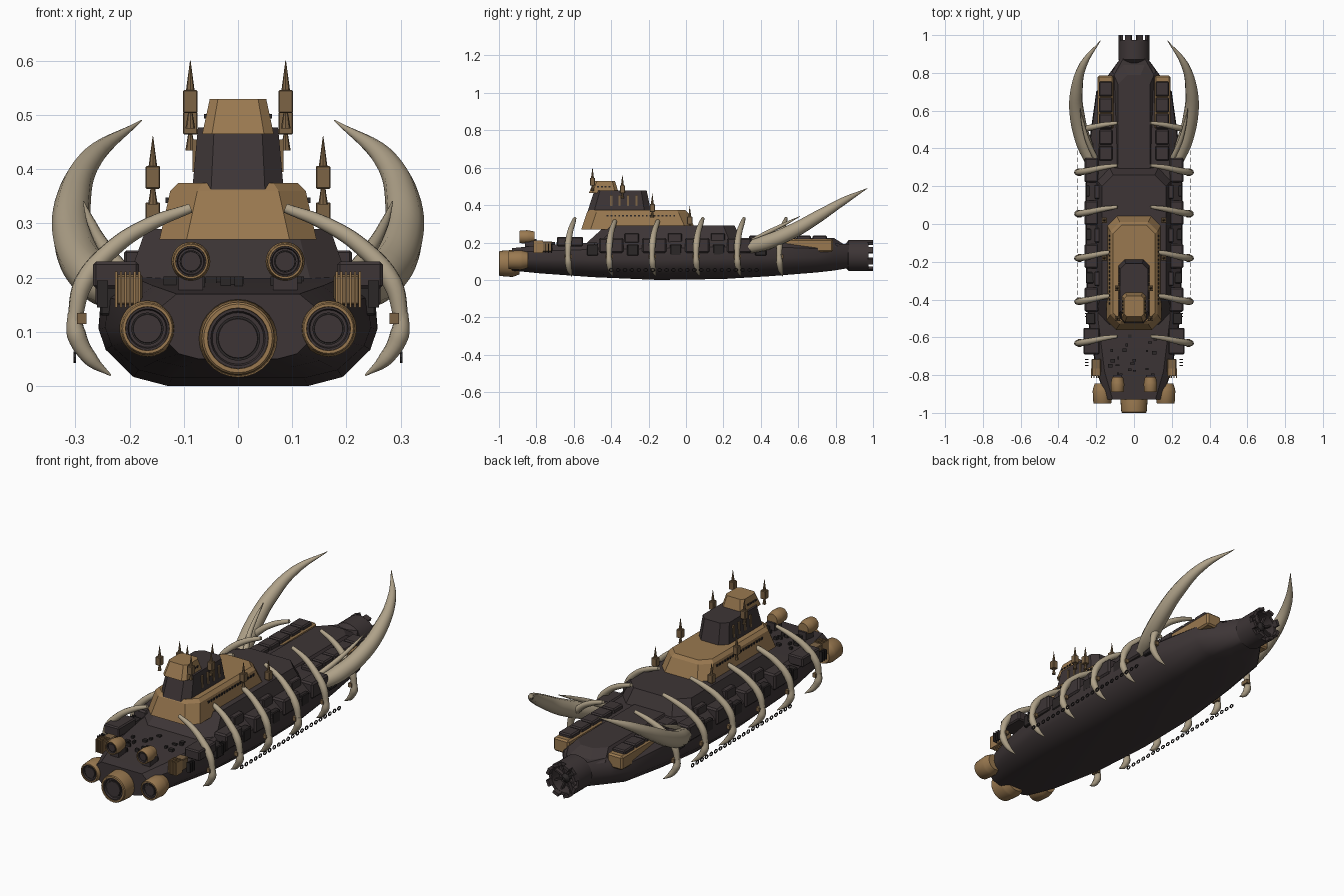
import bpy, bmesh, math, random
from mathutils import Vector

if "Cube" in bpy.data.objects:
    bpy.data.objects.remove(bpy.data.objects["Cube"])
random.seed(4)


def material(name, rgb):
    m = bpy.data.materials.new(name)
    m.use_nodes = True
    m.diffuse_color = (*rgb, 1)
    m.node_tree.nodes["Principled BSDF"].inputs["Base Color"].default_value = (*rgb, 1)
    return m


DARK = material("charcoal plating", (0.047, 0.036, 0.037))
IRON = material("black iron", (0.024, 0.02, 0.02))
BRASS = material("aged brass", (0.32, 0.19, 0.08))
RUST = material("brown metal", (0.2, 0.125, 0.06))
BONE = material("bone", (0.43, 0.36, 0.25))


def finish(name, bm, mat, smooth=False):
    bmesh.ops.recalc_face_normals(bm, faces=bm.faces)
    me = bpy.data.meshes.new(name)
    bm.to_mesh(me)
    bm.free()
    me.materials.append(mat)
    ob = bpy.data.objects.new(name, me)
    bpy.context.collection.objects.link(ob)
    if smooth:
        bpy.ops.object.select_all(action='DESELECT')
        ob.select_set(True)
        bpy.context.view_layer.objects.active = ob
        bpy.ops.object.shade_smooth_by_angle(angle=math.radians(35))
    return ob


def loft(name, rings, mat, smooth=False):
    """Skin equal-length closed rings and cap both ends."""
    bm = bmesh.new()
    vs = [[bm.verts.new(p) for p in r] for r in rings]
    n = len(vs[0])
    for a, b in zip(vs, vs[1:]):
        for i in range(n):
            bm.faces.new((a[i], a[(i + 1) % n], b[(i + 1) % n], b[i]))
    bm.faces.new(vs[0])
    bm.faces.new(vs[-1])
    return finish(name, bm, mat, smooth)


def octagon(w, y0, y1, c, z):
    right = [(w - c, y0, z), (w, y0 + c, z), (w, y1 - c, z), (w - c, y1, z)]
    return right + [(-x, y, z) for x, y, z in reversed(right)]


def boxes(name, items, mat, bevel=0.0):
    """One mesh of boxes given as (centre, size)."""
    bm = bmesh.new()
    for c, s in items:
        vs = bmesh.ops.create_cube(bm, size=1)["verts"]
        for v in vs:
            v.co = Vector(c) + Vector([a * b for a, b in zip(v.co, s)])
    if bevel:
        bmesh.ops.bevel(bm, geom=bm.edges[:], offset=bevel, segments=1, affect='EDGES')
    return finish(name, bm, mat)


def lathe(name, profile, x, z, mat, n=28):
    """Revolve (radius, y) points round an axis along y."""
    rings = [[(x + r * math.cos(2 * math.pi * i / n), y, z + r * math.sin(2 * math.pi * i / n))
              for i in range(n)] for r, y in profile]
    return loft(name, rings, mat, True)


def horn(name, pts, radii, depth, mat=BONE):
    """Tapered round tube through the points."""
    cu = bpy.data.curves.new(name, 'CURVE')
    cu.dimensions = '3D'
    cu.bevel_depth = depth
    cu.bevel_resolution = 3
    cu.resolution_u = 6
    cu.use_fill_caps = True
    sp = cu.splines.new('BEZIER')
    sp.bezier_points.add(len(pts) - 1)
    for b, p, r in zip(sp.bezier_points, pts, radii):
        b.co, b.radius = p, r
        b.handle_left_type = b.handle_right_type = 'AUTO'
    cu.materials.append(mat)
    ob = bpy.data.objects.new(name, cu)
    bpy.context.collection.objects.link(ob)
    bpy.ops.object.select_all(action='DESELECT')
    ob.select_set(True)
    bpy.context.view_layer.objects.active = ob
    bpy.ops.object.convert(target='MESH')
    bpy.ops.object.shade_smooth_by_angle(angle=math.radians(50))


# Hull: stations of y, bottom, top, half width
section = [(0.5, 0), (0.75, 0.08), (0.95, 0.32), (1, 0.5), (0.98, 0.8), (0.78, 1)]
stations = [(-0.93, 0.05, 0.17, 0.145), (-0.78, 0.035, 0.185, 0.2), (-0.5, 0.015, 0.2, 0.245),
            (-0.15, 0, 0.21, 0.257), (0.2, 0.005, 0.22, 0.257), (0.45, 0.02, 0.215, 0.235),
            (0.7, 0.04, 0.2, 0.2), (0.79, 0.05, 0.195, 0.135), (0.88, 0.065, 0.19, 0.07)]
rings = []
for y, zb, zt, w in stations:
    half = [(w * a, y, zb + (zt - zb) * b) for a, b in section]
    rings.append(half + [(-x, yy, z) for x, yy, z in reversed(half)])
loft("hull", rings, DARK, True)

# Raised deck and rear spine
loft("raised_deck", [octagon(0.205, -0.54, 0.31, 0.07, 0.19),
                     octagon(0.17, -0.43, 0.26, 0.06, 0.29)], DARK)
loft("rear_spine", [octagon(0.115, 0.2, 0.86, 0.05, 0.18),
                    octagon(0.085, 0.22, 0.79, 0.05, 0.225)], DARK)

# Superstructure tiers
loft("brass_tier", [octagon(0.145, -0.56, 0.05, 0.05, 0.27),
                    octagon(0.125, -0.53, 0.01, 0.05, 0.36),
                    octagon(0.11, -0.515, -0.005, 0.045, 0.375)], BRASS)
loft("dark_tower", [octagon(0.085, -0.53, -0.185, 0.035, 0.355),
                    octagon(0.074, -0.49, -0.21, 0.03, 0.477)], DARK)
loft("brass_cap", [octagon(0.066, -0.52, -0.36, 0.018, 0.465),
                   octagon(0.052, -0.49, -0.38, 0.015, 0.53)], BRASS)
boxes("tier_windows", [((s * 0.129, -0.42 + i * 0.021, 0.343), (0.009, 0.01, 0.01))
                       for s in (-1, 1) for i in range(18)], IRON)
boxes("cap_windows", [((s * 0.06, -0.47 + i * 0.02, 0.498), (0.006, 0.01, 0.008))
                      for s in (-1, 1) for i in range(4)], IRON)
boxes("tower_slats", [((s * 0.08, -0.4 + i * 0.045, 0.425), (0.008, 0.012, 0.06))
                      for s in (-1, 1) for i in range(4)], RUST)

# Spires: box, cone above and short cone below
for x, y, z in [(0.088, -0.5, 0.525), (0.088, -0.34, 0.485),
                (0.157, -0.18, 0.385), (0.157, 0.02, 0.318)]:
    for s in (-1, 1):
        boxes("spire_box", [((s * x, y, z), (0.027, 0.027, 0.042))], RUST, 0.002)
        bm = bmesh.new()
        for height, offset, low, top in ((0.056, 0.048, 0.008, 0.0005), (0.03, -0.035, 0.009, 0.004)):
            cone = bmesh.ops.create_cone(bm, cap_ends=True, segments=8, radius1=low,
                                         radius2=top, depth=height)["verts"]
            bmesh.ops.translate(bm, verts=cone, vec=(s * x, y, z + offset))
        finish("spire_point", bm, RUST)

# Front engines: brass barrel with dark recessed core
for x, z, r, y, length in [(0, 0.088, 0.072, -1.0, 0.08), (0.167, 0.106, 0.052, -0.95, 0.075),
                           (-0.167, 0.106, 0.052, -0.95, 0.075), (0.087, 0.23, 0.036, -0.89, 0.05),
                           (-0.087, 0.23, 0.036, -0.89, 0.05)]:
    back = y + length
    lathe("engine_barrel", [(r * 0.8, back + 0.03), (r * 0.97, back), (r, back - 0.01), (r * 0.93, y + 0.004),
                            (r * 0.88, y), (r * 0.78, y), (r * 0.75, y + 0.02)], x, z, BRASS)
    lathe("engine_core", [(r * 0.78, y + 0.025), (r * 0.77, y + 0.004), (r * 0.7, y + 0.004),
                          (r * 0.66, y + 0.012), (r * 0.52, y + 0.012), (r * 0.5, y + 0.006)], x, z, DARK)
    lathe("engine_ring", [(r * 0.57, y + 0.013), (r * 0.57, y + 0.009), (r * 0.5, y + 0.009)], x, z, IRON)
    if z > 0.2:
        boxes("engine_mount", [((x, back + 0.01, 0.19), (0.045, 0.06, 0.06))], DARK)

# Rear nozzle: open tube with teeth, hub and spokes
lathe("nozzle", [(0.06, 0.85), (0.083, 0.87), (0.083, 0.975), (0.068, 0.975), (0.066, 0.92)], 0, 0.13, DARK)
lathe("nozzle_hub", [(0.022, 0.91), (0.022, 0.96), (0.008, 0.975)], 0, 0.13, IRON, 12)
bm = bmesh.new()
for k in range(8):
    a = k * math.pi / 4 + math.pi / 8
    for radius, size, y in ((0.076, (0.015, 0.03, 0.032), 0.985), (0.045, (0.06, 0.02, 0.008), 0.95)):
        for v in bmesh.ops.create_cube(bm, size=1)["verts"]:
            u, d, t = radius + v.co.x * size[0], y + v.co.y * size[1], v.co.z * size[2]
            v.co = (u * math.cos(a) - t * math.sin(a), d, 0.13 + u * math.sin(a) + t * math.cos(a))
finish("nozzle_teeth_and_spokes", bm, DARK)

for s in (-1, 1):
    # Ribs wrapping the hull, each with a hooked claw and a brass clamp
    for y in (-0.62, -0.4, -0.17, 0.065, 0.285, 0.51):
        horn("rib", [(s * 0.088, y + 0.025, 0.328), (s * 0.16, y + 0.015, 0.3), (s * 0.23, y, 0.255),
                     (s * 0.285, y - 0.01, 0.19), (s * 0.302, y - 0.012, 0.12)],
             (0.5, 0.75, 0.9, 1, 0.75), 0.018)
        horn("rib_claw", [(s * 0.302, y - 0.012, 0.135), (s * 0.298, y - 0.01, 0.095),
                          (s * 0.272, y - 0.003, 0.05), (s * 0.235, y + 0.008, 0.02)],
             (0.7, 1, 0.75, 0.1), 0.018)
        boxes("rib_clamp", [((s * 0.288, y - 0.01, 0.125), (0.018, 0.04, 0.02))], RUST)

    # Great tusk and its small companion
    horn("tusk", [(s * 0.22, 0.32, 0.17), (s * 0.265, 0.43, 0.2), (s * 0.3, 0.57, 0.26),
                  (s * 0.305, 0.7, 0.335), (s * 0.27, 0.84, 0.42), (s * 0.178, 0.97, 0.49)],
         (0.8, 1, 0.95, 0.8, 0.5, 0.03), 0.042)
    horn("small_tusk", [(s * 0.2, 0.34, 0.2), (s * 0.245, 0.44, 0.255), (s * 0.27, 0.53, 0.3),
                        (s * 0.285, 0.61, 0.34)], (1, 0.9, 0.6, 0.1), 0.014)

    # Side plating blocks
    boxes("bow_block", [((s * 0.225, -0.62, 0.205), (0.085, 0.14, 0.05))], DARK, 0.006)
    boxes("side_block", [((s * 0.225, y, 0.185), (0.075, 0.13, 0.08))
                         for y in (-0.4, -0.17, 0.06, 0.285)], DARK, 0.008)
    boxes("side_recess", [((s * 0.23, y, 0.16), (0.05, 0.06, 0.06))
                          for y in (-0.5, -0.285, -0.055, 0.175, 0.4)], IRON, 0.004)
    boxes("deck_stack", [((s * 0.195, y, 0.225), (0.03, 0.075, 0.05))
                         for y in (-0.29, -0.06, 0.17)], DARK, 0.004)

    # Grilles beside the bow
    boxes("bow_locker", [((s * 0.2, -0.76, 0.178), (0.048, 0.09, 0.055))], RUST, 0.003)
    boxes("bow_grille", [((s * (0.182 + i * 0.0085), -0.79, 0.178), (0.004, 0.05, 0.066))
                         for i in range(6)], BRASS)
    boxes("side_fins", [((s * 0.25, y + i * 0.016, 0.17), (0.02, 0.005, 0.05))
                        for y in (-0.49, -0.75) for i in range(3)], IRON)

    # Rear lockers on brass sills
    boxes("rear_sill", [((s * 0.15, 0.645, 0.185), (0.085, 0.28, 0.07))], BRASS, 0.008)
    boxes("rear_lockers", [((s * 0.15, 0.375 + i * 0.085, 0.212), (0.072, 0.078, 0.05))
                           for i in range(5)], DARK, 0.006)

    # Hanging chain
    bm = bmesh.new()
    for k in range(22):
        y, turn = -0.4 + k * 0.037, 0.4 * (k % 2)
        outer, inner = [[bm.verts.new((s * 0.301, y + r * math.cos(a + turn), 0.053 + 0.8 * r * math.sin(a + turn)))
                         for a in [i * math.pi / 4 for i in range(8)]] for r in (0.013, 0.008)]
        for i in range(8):
            j = (i + 1) % 8
            bm.faces.new((outer[i], outer[j], inner[j], inner[i]))
    chain = finish("chain", bm, IRON)
    mod = chain.modifiers.new("thickness", 'SOLIDIFY')
    mod.thickness = 0.004
    mod.offset = 0

# Scattered fittings on the foredeck
boxes("deck_fittings", [((random.uniform(-0.13, 0.13), random.uniform(-0.82, -0.58), 0.19),
                         (random.uniform(0.008, 0.025), random.uniform(0.008, 0.02), 0.024))
                        for _ in range(22)], IRON)
